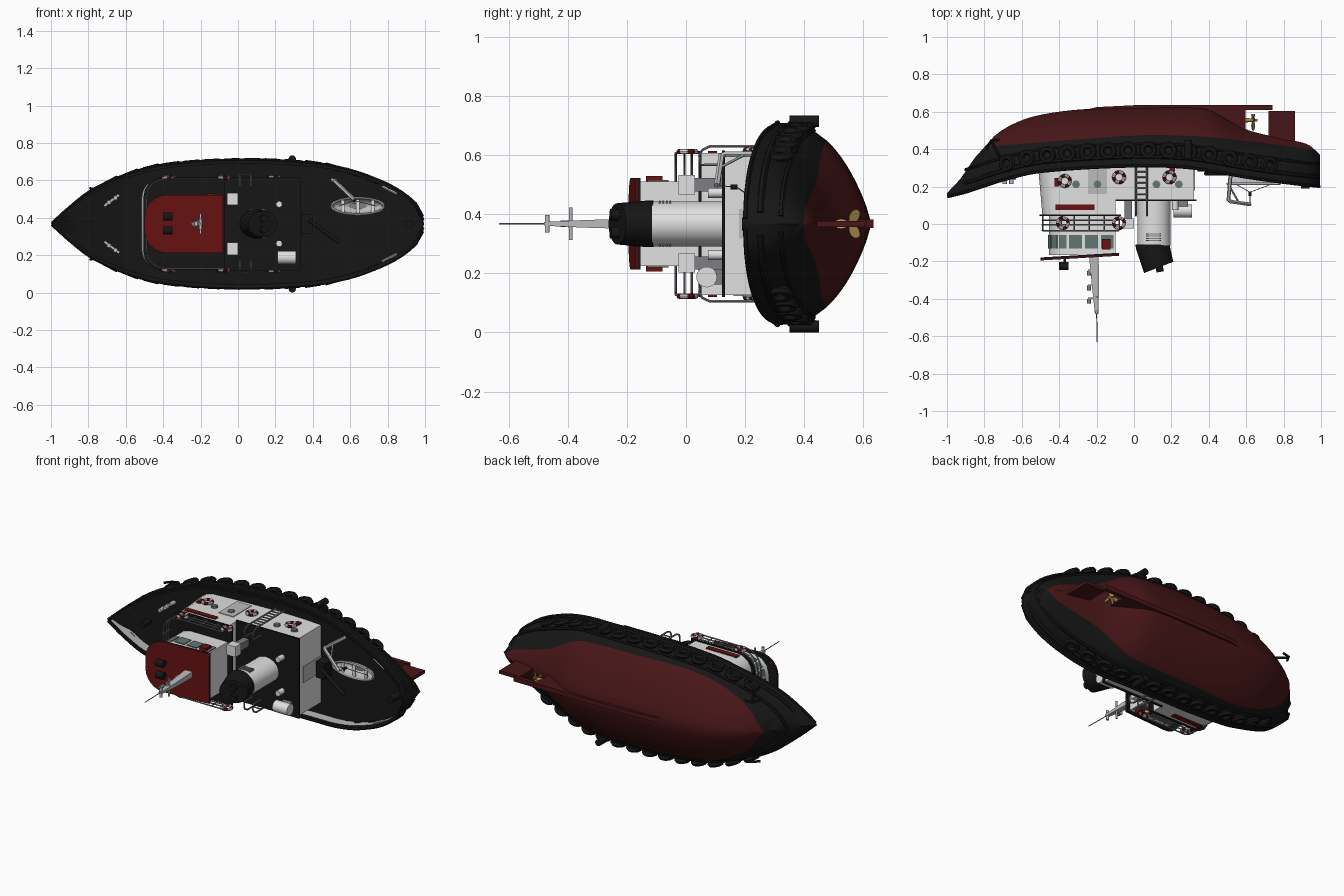
import bpy, bmesh, math
from mathutils import Vector

if "Cube" in bpy.data.objects:
    bpy.data.objects.remove(bpy.data.objects["Cube"])

# Authored as (x, y, w): boat's up is -y, w is sideways; z = w + ZC
ZC = 0.3675
def material(name, *c):
    m = bpy.data.materials.new(name)
    m.diffuse_color = (*c, 1)
    m.use_nodes = True
    m.node_tree.nodes["Principled BSDF"].inputs["Base Color"].default_value = m.diffuse_color
    return m
BLACK = material("hull black", .008, .008, .008)
HRED = material("bottom red", .065, .008, .009)
RED = material("signal red", .14, .006, .006)
WHITE = material("white", .75, .75, .75)
LIGHT = material("light grey", .5, .5, .5)
GREY = material("rail grey", .2, .21, .23)
GLASS = material("glass", .12, .18, .17)
GOLD = material("bronze", .42, .27, .07)

def obj(name, verts, faces, mats, idx=None):
    me = bpy.data.meshes.new(name)
    me.from_pydata([(v[0], v[1], v[2] + ZC) for v in verts], [], faces)
    for m in mats:
        me.materials.append(m)
    if idx:
        me.polygons.foreach_set("material_index", idx)
    bm = bmesh.new()
    bm.from_mesh(me)
    bmesh.ops.remove_doubles(bm, verts=bm.verts, dist=1e-4)
    bmesh.ops.recalc_face_normals(bm, faces=bm.faces)
    bm.to_mesh(me)
    bm.free()
    o = bpy.data.objects.new(name, me)
    bpy.context.collection.objects.link(o)
    return o

def loft(name, rings, mat, caps=True):
    n = len(rings[0])
    f = [(k*n+i, k*n+(i+1) % n, (k+1)*n+(i+1) % n, (k+1)*n+i) for k in range(len(rings)-1) for i in range(n)]
    if caps:
        f += [tuple(range(n)), tuple(range((len(rings)-1)*n, len(rings)*n))]
    return obj(name, [v for r in rings for v in r], f, [mat])

def prism(name, outline, y0, y1, mat):
    return loft(name, [[(x, y, w) for x, w in outline] for y in (y0, y1)], mat)

def box(name, x0, x1, y0, y1, w0, w1, mat):
    return prism(name, [(x0, w0), (x1, w0), (x1, w1), (x0, w1)], y0, y1, mat)

def rod(name, a, b, r, mat, r2=None, n=12):
    a, b = Vector(a), Vector(b)
    q = (b-a).to_track_quat('Z', 'Y')
    ring = lambda c, rr: [c + q @ Vector((rr*math.cos(t*math.tau/n), rr*math.sin(t*math.tau/n), 0)) for t in range(n)]
    return loft(name, [ring(a, r), ring(b, r if r2 is None else r2)], mat)

def tube(name, pts, r, mat):
    cu = bpy.data.curves.new(name, 'CURVE')
    cu.dimensions = '3D'
    cu.bevel_depth, cu.bevel_resolution, cu.use_fill_caps = r, 1, True
    s = cu.splines.new('POLY')
    s.points.add(len(pts)-1)
    for p, v in zip(s.points, pts):
        p.co = (v[0], v[1], v[2] + ZC, 1)
    cu.materials.append(mat)
    o = bpy.data.objects.new(name, cu)
    bpy.context.collection.objects.link(o)

def torus(name, c, axis, R, r, mats, seg=24, m=8):
    q, c = Vector(axis).to_track_quat('Z', 'Y'), Vector(c)
    v, f, idx = [], [], []
    for i in range(seg):
        a = i*math.tau/seg
        for j in range(m):
            b = j*math.tau/m
            rr = R + r*math.cos(b)
            v.append(c + q @ Vector((rr*math.cos(a), rr*math.sin(a), r*math.sin(b))))
            f.append((i*m+j, (i+1) % seg*m+j, (i+1) % seg*m+(j+1) % m, i*m+(j+1) % m))
            idx.append((i*8//seg) % 2 if len(mats) > 1 else 0)
    obj(name, v, f, mats, idx)

def rounded(x0, x1, hw, r, n=4):
    # outline with two rounded front corners
    arc = [(x0+r-r*math.cos(t*math.pi/2/n), hw-r+r*math.sin(t*math.pi/2/n)) for t in range(n+1)]
    return arc + [(x1, hw), (x1, -hw)] + [(x, -w) for x, w in reversed(arc)]

def interp(tab, x):
    i = max(0, min(len(tab)-2, sum(1 for p in tab if p[0] <= x)-1))
    def slope(k):
        a, b = tab[max(k-1, 0)], tab[min(k+1, len(tab)-1)]
        return (b[1]-a[1])/(b[0]-a[0])
    (xa, ya), (xb, yb) = tab[i], tab[i+1]
    h = xb-xa
    t = (x-xa)/h
    return ((2*t**3-3*t*t+1)*ya + (t**3-2*t*t+t)*h*slope(i) + (3*t*t-2*t**3)*yb + (t**3-t*t)*h*slope(i+1))

# Hull lines: half beam, sheer, keel, paint line
BEAM = [(-1, 0), (-.9, .09), (-.79, .175), (-.6, .262), (-.4, .315), (0, .342), (.4, .325), (.6, .288), (.75, .235), (.85, .185), (.93, .125), (.975, .07), (.995, 0)]
SHEER = [(-1, .145), (-.9, .17), (-.7, .235), (-.5, .28), (0, .31), (.3, .3), (.6, .25), (.8, .222), (.995, .2)]
KEEL = [(-1, .165), (-.93, .24), (-.85, .355), (-.8, .41), (-.73, .485), (-.6, .555), (-.45, .593), (-.25, .615), (0, .622), (.38, .62), (.5, .56), (.6, .505), (.8, .455), (.93, .425), (.995, .37)]
PAINT = [(-1, .38), (-.8, .41), (-.2, .46), (.05, .475), (.4, .465), (.995, .395)]
def halfw(x, y):
    b, s, k = max(interp(BEAM, x), 0), interp(SHEER, x), interp(KEEL, x)
    d = min(max((y-s)/(k-s), 0), 1)
    return b*(1-d**2.5)**.85

N, verts, faces, idx = 56, [], [], []
for i in range(N+1):
    x = -.0025 - .9975*math.cos(math.pi*i/N)
    s, k, b = interp(SHEER, x), interp(KEEL, x), halfw(x, -1)
    p, dk = min(interp(PAINT, x), k), min(s+.06, (s+k)/2)
    bi = max(b-.02, 0)
    row = [(dk, 0), (dk, max(min(bi, halfw(x, dk)-.012), 0)), (s, bi)]
    row += [(y, halfw(x, y)) for y in [s+(p-s)*j/4 for j in range(5)] + [p+(k-p)*j/9 for j in range(1, 10)]]
    M = len(row)
    verts += [(x, y, sg*w) for sg in (1, -1) for y, w in row]
    if i:
        for side in (0, M):
            for j in range(M-1):
                a = (i-1)*2*M+side+j
                faces.append((a, a+1, a+1+2*M, a+2*M))
                idx.append(1 if j == 1 else 2 if j > 6 else 0)
obj("hull", verts, faces, [BLACK, LIGHT, HRED], idx)

# Rubbing strakes
for name, off, r in (("cap_rail", 0, .008), ("upper_strake", .05, .012), ("lower_strake", .12, .009)):
    for sg in (1, -1):
        xs = [-.9+1.885*t/50 for t in range(51)] if off else [-.995+1.985*t/60 for t in range(61)]
        tube(name, [(x, interp(SHEER, x)+off, sg*halfw(x, interp(SHEER, x)+off)) for x in xs], r, BLACK)

# Tyre fenders, roller fenders, anchors
for sg in (1, -1):
    for i in range(14):
        x = -.68+i*.108
        y = interp(SHEER, x)+.085
        slope = (halfw(x+.02, y)-halfw(x-.02, y))/.04
        torus("tyre", (x, y, sg*(halfw(x, y)+.007)), (-slope, 0, sg), .033, .016, [BLACK], 16, 6)
    rod("side_fender", (.29, .35, sg*.347), (.29, .45, sg*.347), .02, BLACK)
    tube("anchor", [(-.72, .36, sg*.2), (-.76, .44, sg*.18)], .008, BLACK)
    tube("anchor_arms", [(-.79, .40, sg*.19), (-.765, .445, sg*.185), (-.72, .45, sg*.19)], .007, BLACK)

# Skeg, rudder, propeller
def plate(name, pts, t, mat):
    loft(name, [[(x, y, w) for x, y in pts] for w in (-t, t)], mat)
plate("skeg", [(-.3, .6), (-.2, .625), (0, .635), (.74, .635), (.74, .61), (.595, .61), (.595, .49), (.3, .5)], .014, HRED)
plate("rudder", [(.72, .435), (.72, .605), (.86, .605), (.86, .435)], .01, HRED)
rod("propeller_hub", (.59, .555, 0), (.66, .555, 0), .013, GOLD, .006)
for k in range(3):
    a = math.pi + k*math.tau/3
    u, v = Vector((0, math.cos(a), math.sin(a))), Vector((.5, -math.sin(a), math.cos(a))).normalized()
    c = Vector((.635, .555, 0)) + u*.03
    ring = [c + u*.025*math.cos(t*math.tau/12) + v*.019*math.sin(t*math.tau/12) for t in range(12)]
    loft("propeller_blade", [ring, [p+Vector((.004, 0, 0)) for p in ring]], GOLD)

# Deckhouse
fwd = rounded(-.52, -.1, .24, .1)
top = rounded(-.49, -.1, .24, .1)
loft("forward_house", [[(x, .39, w) for x, w in fwd], [(x, .05, w) for x, w in top]], WHITE)
prism("forward_house_roof", rounded(-.505, -.07, .247, .1), .052, .042, BLACK)
box("aft_house", -.12, .32, .39, .13, -.24, .24, WHITE)
box("aft_house_roof", -.1, .335, .132, .122, -.248, .248, BLACK)
box("aft_door", .32, .325, .36, .18, -.05, .05, LIGHT)
for sg in (1, -1):
    side = lambda n, x0, x1, y0, y1, m, t=.244: box(n, x0, x1, y0, y1, sg*.238, sg*t, m)
    side("name_board", -.42, -.21, .105, .075, RED, .247)
    side("side_door", -.245, -.145, .34, .16, LIGHT)
    side("red_locker", -.485+.06, -.4, .245, .2, RED, .25)
    side("red_box", .19, .22, .31, .28, RED, .25)
    for x in (-.31, -.195, .12, .24):
        rod("porthole_rim", (x, .212, sg*.238), (x, .212, sg*.248), .021, GREY, n=16)
        rod("porthole_glass", (x, .212, sg*.24), (x, .212, sg*.25), .016, GLASS, n=16)
    for x, y in ((-.37, .23), (-.08, .25), (.19, .25)):
        torus("life_ring", (x, y, sg*.25), (0, 0, 1), .028, .009, [RED, WHITE])
    for x in (-.38, -.08):
        torus("rail_life_ring", (x, .005, sg*.245), (0, 0, 1), .028, .009, [RED, WHITE])
    # Ladder with curved handrails
    for x in (.01, .07):
        tube("ladder_rail", [(x, .36, sg*.262), (x, .08, sg*.262), (x, .055, sg*.25), (x, .045, sg*.23), (x, .05, sg*.2), (x, .125, sg*.2)], .005, GREY)
    for j in range(8):
        tube("ladder_rung", [(.01, .34-j*.03, sg*.262), (.07, .34-j*.03, sg*.262)], .004, GREY)
    # Roof equipment, bitts and fairleads
    box("raft_canister", -.06, 0, .03, -.025, sg*.1, sg*.165, WHITE)
    box("canister_stand", -.05, -.01, .13, .03, sg*.11, sg*.155, GREY)
    rod("roof_vent", (.22, .125, sg*.105), (.22, .075, sg*.105), .017, WHITE)
    for x, w in ((-.69, .115), (-.655, .14)):
        rod("bitt_post", (x, .31, sg*w), (x, .215, sg*w), .012, LIGHT)
    rod("bitt_bar", (-.715, .245, sg*.095), (-.635, .245, sg*.155), .008, LIGHT)
    tube("stern_rail", [(.77, .235, sg*.2), (.85, .225, sg*.16)], .007, LIGHT)
    # Navigation light board
    box("light_board", -.17, -.125, -.135, -.08, sg*.14, sg*.162, RED)

# Roof railing around forward house
path = [p for p in top[5:6] + top[:5][::-1] + top[:5:-1][:5] + top[6:7]]
path[0], path[-1] = (-.08, .24), (-.08, -.24)
for y in (.02, -.005, -.035):
    tube("rail", [(x, y, w) for x, w in path], .004, GREY)
for sg in (1, -1):
    for x in (-.08, -.16, -.24, -.32, -.39):
        tube("rail_post", [(x, .05, sg*.24), (x, -.035, sg*.24)], .004, GREY)
for w in (-.12, -.04, .04, .12):
    tube("rail_post", [(-.488, .05, w), (-.488, -.035, w)], .004, GREY)

# Wheelhouse, windows and sloping roof
wh = rounded(-.455, -.1, .143, .1, 3)
prism("wheelhouse", wh, .05, -.165, WHITE)
for i in range(len(wh)):
    a, b = Vector(wh[i]), Vector(wh[(i+1) % len(wh)])
    d = b-a
    nrm = Vector((-d.y, d.x)).normalized()*.005
    n = max(1, round(d.length/.085))
    if i == 4:
        continue
    for k in range(n):
        p, q = a+d*(k+.1)/n, a+d*(k+.9)/n
        prism("window", [p-nrm, q-nrm, q+nrm, p+nrm], -.06, -.13, GLASS)
roof = rounded(-.5, -.08, .155, .12, 6)
ry = lambda x: -.16 - .025*(-.08-x)/.42
loft("wheelhouse_roof_edge", [[(x, ry(x)+o, w) for x, w in roof] for o in (.006, -.004)], BLACK)
loft("wheelhouse_roof", [[(x, ry(x)+o, w) for x, w in roof] for o in (-.004, -.01)], RED)

# Searchlights, mast and aerial
for w in (.04, -.035):
    rod("light_stand", (-.37, -.17, w), (-.37, -.22, w), .007, BLACK)
    rod("searchlight", (-.4, -.225, w), (-.35, -.225, w), .022, BLACK)
loft("mast", [[(x+dx*r, y, dw*r) for dx, dw in ((-1, -.7), (1, -.7), (1, .7), (-1, .7))]
              for x, y, r in ((-.215, -.165, .026), (-.205, -.35, .018), (-.2, -.48, .009))], LIGHT)
rod("aerial", (-.2, -.47, 0), (-.197, -.632, 0), .0025, GREY, n=6)
rod("crosstree", (-.2, -.39, -.055), (-.2, -.39, .055), .006, LIGHT)
rod("mast_head", (-.2, -.47, -.03), (-.2, -.47, .03), .008, LIGHT)
for y in (-.25, -.33, -.4):
    box("lamp_bracket", -.245, -.2, y, y+.006, -.012, .012, LIGHT)
    rod("mast_lamp", (-.24, y, 0), (-.24, y-.025, 0), .011, GREY)

# Funnel with raked black top
def ell(cx, y, rx, rw, rake=0):
    return [(cx+rx*math.cos(t), y+rake*math.cos(t), rw*math.sin(t)) for t in [i*math.tau/28 for i in range(28)]]
loft("funnel", [ell(.107, .13, .088, .076), ell(.107, -.115, .088, .076)], WHITE)
loft("funnel_top", [ell(.1, -.11, .092, .079), ell(.102, -.13, .092, .079), ell(.132, -.232, .078, .07, .03)], BLACK)
for w in (-.03, .03):
    rod("exhaust", (.13, -.2, w), (.14, -.256, w), .02, BLACK)
for sg in (1, -1):
    for j in range(4):
        box("louvre", .065, .145, -.05-j*.012, -.056-j*.012, sg*.06, sg*.079, GREY)

# Tank, tow gear and stern post
rod("tank", (.21, .07, -.18), (.31, .07, -.18), .035, WHITE, n=20)
box("tank_saddle", .23, .29, .125, .08, -.205, -.155, GREY)
box("tow_hook_base", .34, .4, .36, .28, -.05, .05, BLACK)
rod("tow_hook", (.38, .27, .02), (.54, .27, -.1), .01, BLACK)
rod("stern_post", (.915, .28, 0), (.915, .19, 0), .022, BLACK)
rod("stem_post", (-.8, .27, 0), (-.8, .2, 0), .018, BLACK)

# Dinghy with rim and seats
C = (.64, .095)
rings = [[(C[0]+.14*r*math.cos(t), y, C[1]+.044*r*math.sin(t)) for t in [i*math.tau/28 for i in range(28)]]
         for r, y in ((.35, .275), (.7, .265), (.92, .245), (1, .215))]
d = loft("dinghy", rings, LIGHT, False)
d.modifiers.new("thickness", 'SOLIDIFY').thickness = .004
tube("dinghy_rim", rings[3] + rings[3][:1], .006, WHITE)
prism("dinghy_floor", [(v[0], v[2]) for v in rings[0]], .276, .268, GREY)
for x in (.56, .64, .72):
    box("dinghy_seat", x-.01, x+.01, .232, .226, C[1]-.036, C[1]+.036, WHITE)

# Davit crane
tube("davit", [(.52, .31, .235), (.505, .13, .235), (.515, .12, .23), (.62, .105, .13)], .011, LIGHT)
tube("davit_brace", [(.512, .2, .235), (.56, .115, .19)], .005, LIGHT)
tube("davit_wire", [(.62, .105, .13), (.62, .16, .125)], .002, GREY)
rod("davit_block", (.62, .15, .125), (.62, .175, .125), .009, BLACK)
for x in (.54, .74):
    tube("dinghy_sling", [(.62, .17, .125), (x, .215, .095)], .002, GREY)

# Finish: curves to meshes, smooth with sharp edges
bpy.ops.object.select_all(action='SELECT')
bpy.context.view_layer.objects.active = d
bpy.ops.object.convert(target='MESH')
bpy.ops.object.shade_smooth_by_angle(angle=math.radians(35))
